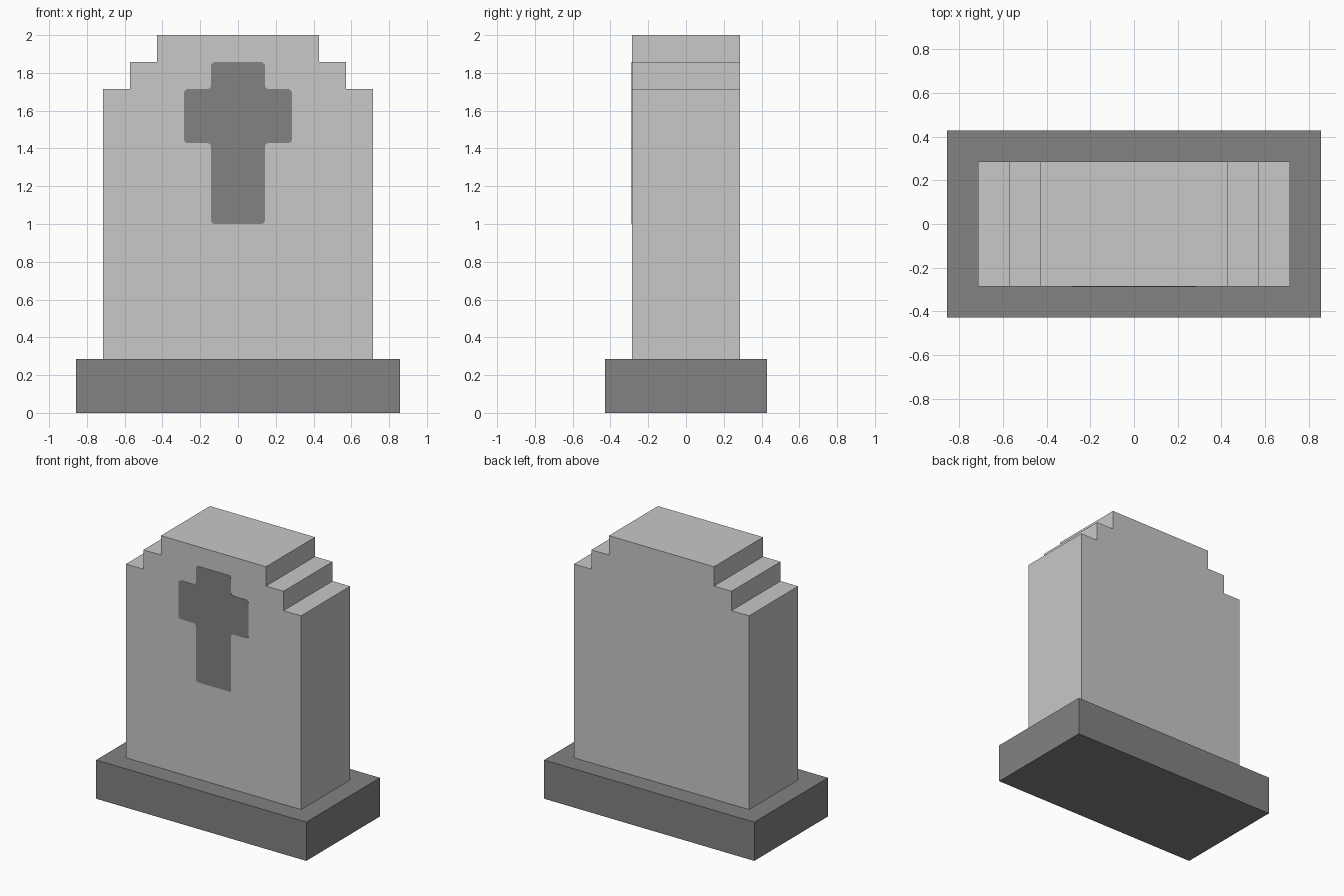
import bpy
import bmesh

default_cube = bpy.data.objects.get("Cube")
if default_cube:
    bpy.data.objects.remove(default_cube, do_unlink=True)

U = 1 / 7  # modelling unit: the whole stone is 14 units tall


def make_material(name, value):
    mat = bpy.data.materials.new(name)
    mat.use_nodes = True
    colour = (value, value, value, 1)
    mat.diffuse_color = colour
    mat.node_tree.nodes["Principled BSDF"].inputs["Base Color"].default_value = colour
    return mat


def make_prism(name, half_outline, front, back, mat, rounding=0):
    """Mirror a right-hand (x, z) outline, listed bottom to top, and extrude it in y."""
    outline = half_outline + [(-x, z) for x, z in reversed(half_outline)]
    bm = bmesh.new()
    bm.faces.new([bm.verts.new((x * U, front, z * U)) for x, z in outline])
    if rounding:
        bmesh.ops.bevel(bm, geom=bm.verts[:], offset=rounding, segments=3,
                        profile=0.5, affect='VERTICES')
    result = bmesh.ops.extrude_face_region(bm, geom=bm.faces[:])
    moved = [g for g in result["geom"] if isinstance(g, bmesh.types.BMVert)]
    bmesh.ops.translate(bm, verts=moved, vec=(0, back - front, 0))
    bmesh.ops.recalc_face_normals(bm, faces=bm.faces[:])
    mesh = bpy.data.meshes.new(name)
    bm.to_mesh(mesh)
    bm.free()
    mesh.materials.append(mat)
    obj = bpy.data.objects.new(name, mesh)
    bpy.context.collection.objects.link(obj)
    return obj


light_stone = make_material("light stone", 0.58)
dark_stone = make_material("dark stone", 0.225)

# Plinth
make_prism("plinth", [(6, 0), (6, 2)], -3 * U, 3 * U, dark_stone)

# Upright slab with stepped shoulders
make_prism("slab", [(5, 2), (5, 12), (4, 12), (4, 13), (3, 13), (3, 14)],
           -2 * U, 2 * U, light_stone)

# Thin cross with softened corners on the front face
make_prism("cross", [(1, 7), (1, 10), (2, 10), (2, 12), (1, 12), (1, 13)],
           -2 * U - 0.002, -2 * U + 0.002, dark_stone, rounding=0.02)
